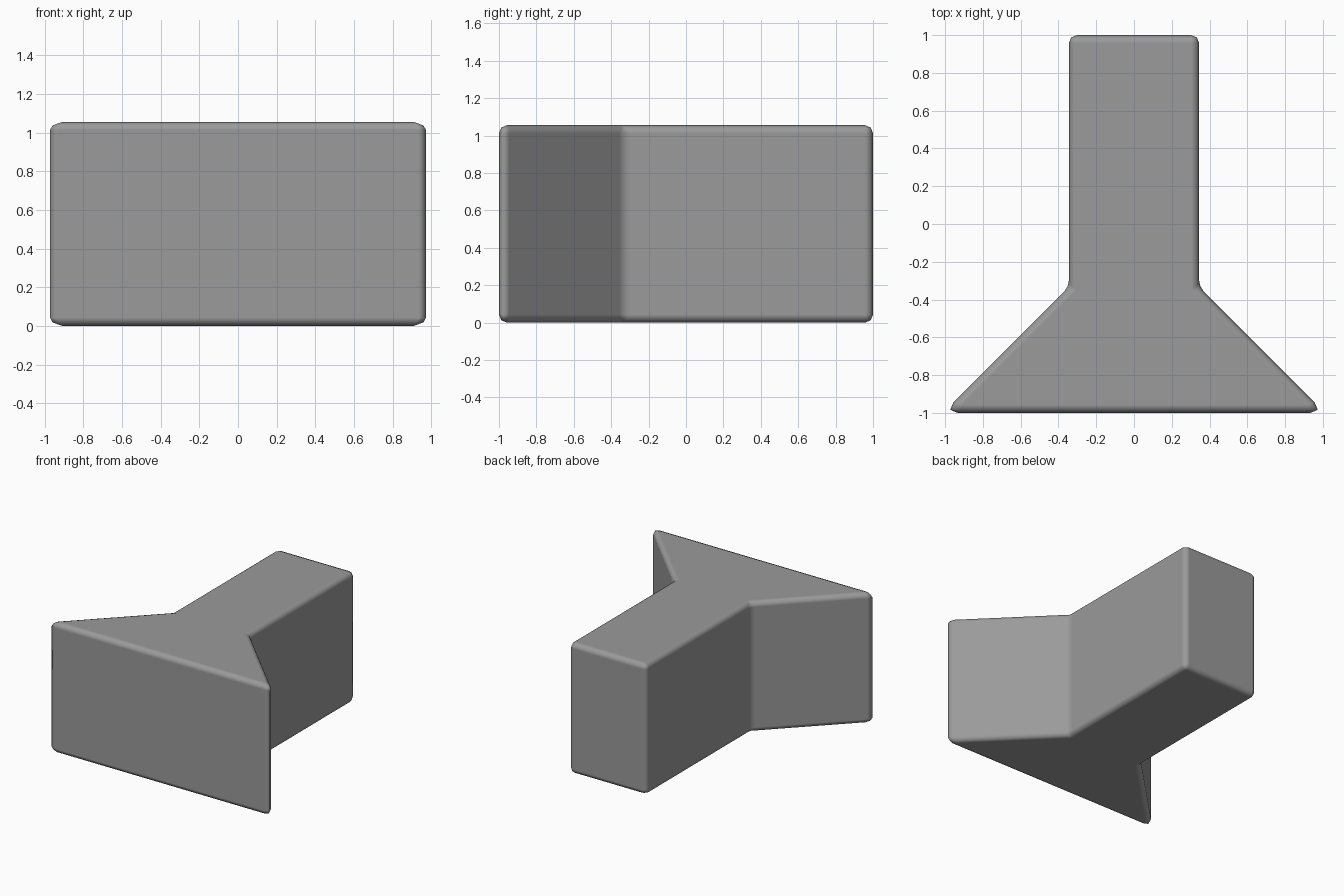
import bpy, bmesh

if "Cube" in bpy.data.objects:
    bpy.data.objects.remove(bpy.data.objects["Cube"])

HEIGHT = 1.055

# Right half of the plan outline, front to back, then mirrored
right = [(1.012, -1.0), (0.345, -0.333), (0.345, 1.0)]
outline = right + [(-x, y) for x, y in reversed(right)]

# Extrude the flared outline into a solid block
bm = bmesh.new()
base = bm.faces.new([bm.verts.new((x, y, 0)) for x, y in outline])
ext = bmesh.ops.extrude_face_region(bm, geom=[base], use_keep_orig=True)
top = [v for v in ext["geom"] if isinstance(v, bmesh.types.BMVert)]
bmesh.ops.translate(bm, verts=top, vec=(0, 0, HEIGHT))
bmesh.ops.recalc_face_normals(bm, faces=bm.faces)
mesh = bpy.data.meshes.new("flared_block")
bm.to_mesh(mesh)
bm.free()

block = bpy.data.objects.new("flared_block", mesh)
bpy.context.collection.objects.link(block)
bpy.context.view_layer.objects.active = block
block.select_set(True)
bpy.ops.object.shade_smooth()

# Dark grey finish
grey = bpy.data.materials.new("dark_grey")
grey.diffuse_color = (0.325, 0.325, 0.325, 1)
grey.use_nodes = True
grey.node_tree.nodes["Principled BSDF"].inputs["Base Color"].default_value = grey.diffuse_color
mesh.materials.append(grey)

# Rounded edges, equal face width so the sharp front corners are cut deeper
bevel = block.modifiers.new("rounded_edges", 'BEVEL')
bevel.offset_type = 'WIDTH'
bevel.width = 0.06
bevel.segments = 2
bevel.limit_method = 'ANGLE'
bevel.harden_normals = True
